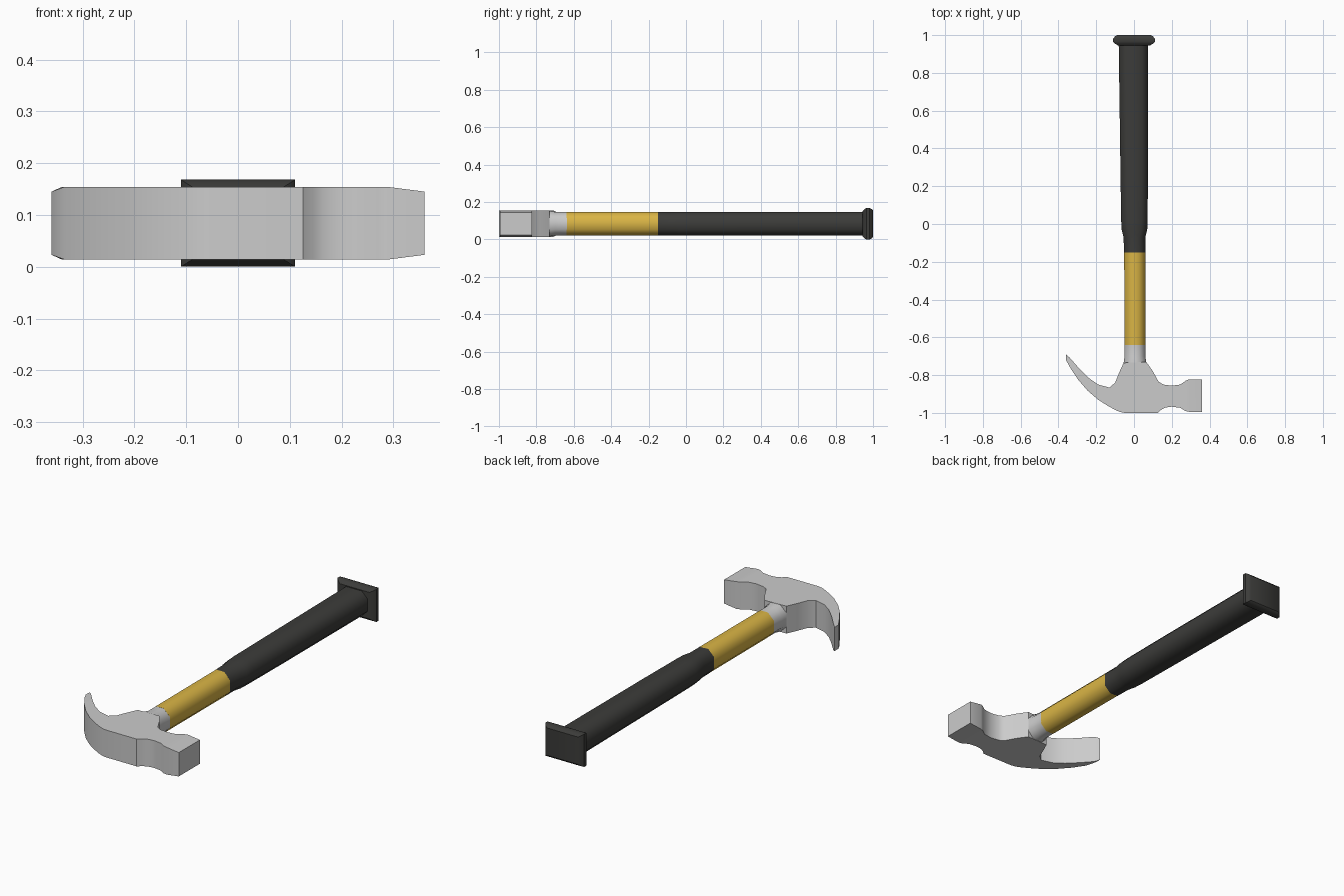
import bpy, bmesh, math

if "Cube" in bpy.data.objects:
    bpy.data.objects.remove(bpy.data.objects["Cube"])

ZC = 0.084  # mid height of the hammer lying flat


def finish(name, bm, colour=None, angle=35):
    bmesh.ops.recalc_face_normals(bm, faces=bm.faces)
    me = bpy.data.meshes.new(name)
    bm.to_mesh(me)
    bm.free()
    ob = bpy.data.objects.new(name, me)
    bpy.context.collection.objects.link(ob)
    if colour:
        mat = bpy.data.materials.new(name + "_colour")
        mat.diffuse_color = (*colour, 1)
        mat.use_nodes = True
        mat.node_tree.nodes["Principled BSDF"].inputs["Base Color"].default_value = mat.diffuse_color
        me.materials.append(mat)
    bpy.ops.object.select_all(action='DESELECT')
    ob.select_set(True)
    bpy.context.view_layer.objects.active = ob
    bpy.ops.object.shade_smooth_by_angle(angle=math.radians(angle))
    return ob


def loft(name, rings, colour=None, angle=35):
    """Skin a list of equal-length point rings and cap both ends."""
    bm = bmesh.new()
    vs = [[bm.verts.new(p) for p in r] for r in rings]
    n = len(vs[0])
    for a, b in zip(vs, vs[1:]):
        for i in range(n):
            j = (i + 1) % n
            bm.faces.new((a[i], a[j], b[j], b[i]))
    bm.faces.new(vs[0])
    bm.faces.new(vs[-1])
    return finish(name, bm, colour, angle)


def section(y, x0, x1, h, c):
    """Chamfered rectangle across the handle at y."""
    m, w = (x0 + x1) / 2, (x1 - x0) / 2
    pts = [(w, h - c), (w - c, h), (c - w, h), (-w, h - c),
           (-w, c - h), (c - w, -h), (w - c, -h), (w, c - h)]
    return [(m + x, y, ZC + z) for x, z in pts]


YELLOW, BLACK = (0.70, 0.46, 0.06), (0.045, 0.045, 0.042)

# Head: columns from claw tip to striking face (x in, y in, x out, y out, half height)
columns = [
    (-.36, -.69, -.36, -.72, .061), (-.34, -.708, -.335, -.765, .07),
    (-.29, -.765, -.295, -.825, .07), (-.24, -.815, -.245, -.883, .07),
    (-.19, -.85, -.19, -.93, .07), (-.13, -.866, -.14, -.962, .07),
    (-.10, -.84, -.10, -.984, .07), (-.08, -.79, -.075, -.995, .07),
    (-.055, -.735, -.05, -1.0, .07), (.065, -.73, .06, -1.0, .07),
    (.10, -.78, .125, -1.0, .07), (.13, -.835, .145, -.983, .07),
    (.155, -.85, .165, -.972, .07), (.20, -.856, .20, -.967, .07),
    (.245, -.85, .245, -.973, .07), (.275, -.829, .272, -.99, .07),
    (.29, -.823, .29, -.994, .07), (.36, -.823, .36, -.994, .061)]
loft("claw_head", [[(xi, yi, ZC + h), (xo, yo, ZC + h), (xo, yo, ZC - h), (xi, yi, ZC - h)]
                   for xi, yi, xo, yo, h in columns])

# Socket collar between head and shaft
loft("head_socket", [section(y, x0, x1, h, .033) for y, x0, x1, h in
                     [(-.80, -.056, .066, .066), (-.735, -.055, .065, .069),
                      (-.70, -.05, .06, .063), (-.635, -.05, .06, .063)]], None, 50)

# Coloured shaft
loft("shaft", [section(-.64, -.05, .06, .0635, .033),
               section(-.15, -.052, .06, .0635, .033)], YELLOW, 50)

# Grip with a stepped front end
loft("grip", [section(y, x0, x1, .0635, .033) for y, x0, x1 in
              [(-.152, -.053, .06), (-.07, -.055, .06), (-.03, -.065, .07),
               (.02, -.068, .072), (.30, -.072, .074), (.60, -.076, .074),
               (.96, -.081, .074)]], BLACK, 50)

# Butt cap: flared rectangular plate
loft("butt_cap", [[(sx * w, y, ZC + sz * h) for sx, sz in
                   [(1, 1), (-1, 1), (-1, -1), (1, -1)]] for y, w, h in
                  [(.945, .085, .068), (.957, .104, .08), (.965, .11, .084),
                   (.982, .11, .084), (.994, .10, .078), (1.0, .088, .07)]], BLACK)
